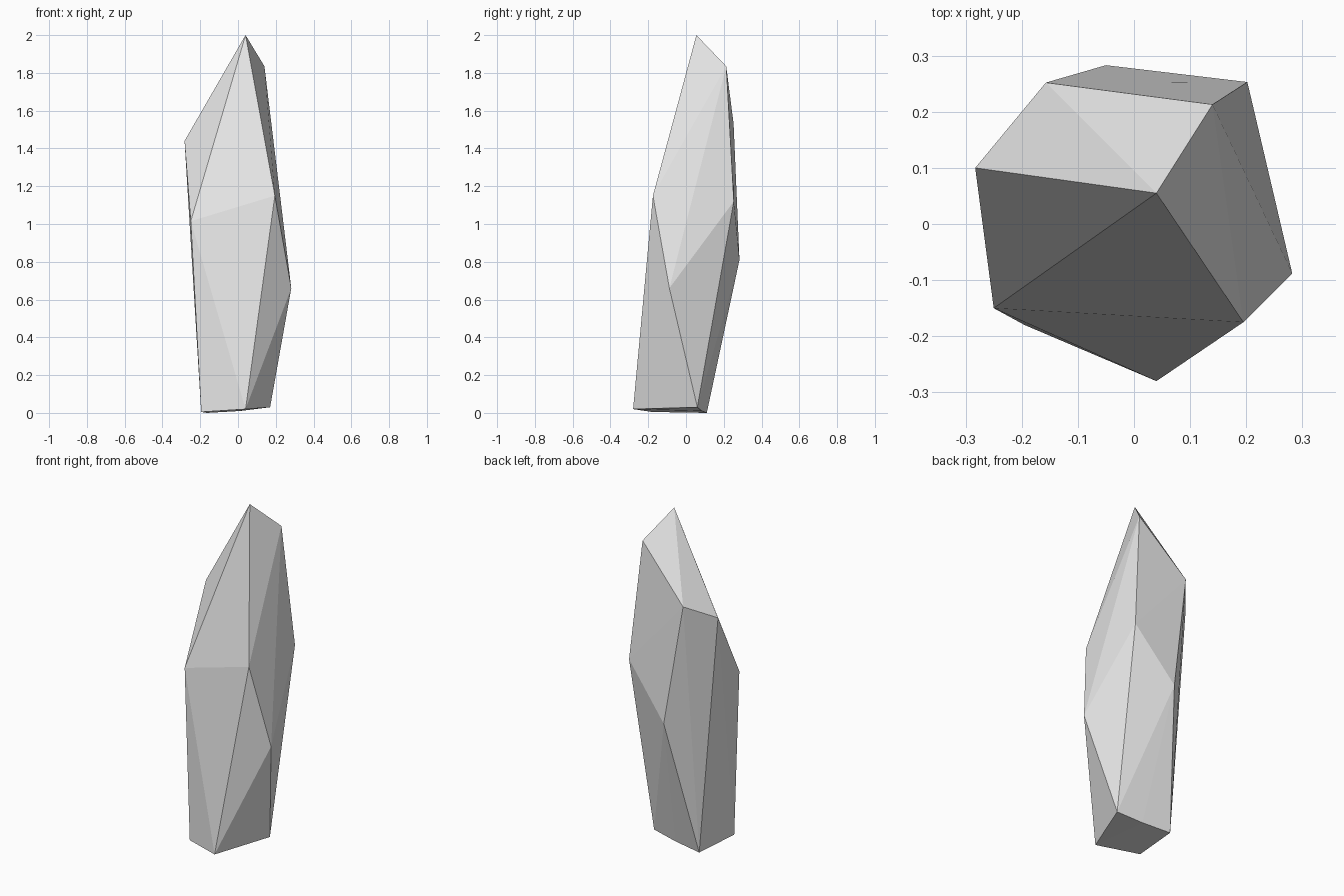
import bpy
import bmesh

cube = bpy.data.objects.get("Cube")
if cube:
    bpy.data.objects.remove(cube, do_unlink=True)

# Pale grey stone
stone = bpy.data.materials.new("pale_grey_stone")
stone.use_nodes = True
grey = (0.8, 0.8, 0.8, 1)
stone.diffuse_color = grey
stone.node_tree.nodes["Principled BSDF"].inputs["Base Color"].default_value = grey

# Crystal corners: slanted tip, upper shoulders, waist, narrow foot
tip = [(0.04, 0.055, 2.0), (0.14, 0.213, 1.835)]
shoulders = [(-0.157, 0.252, 1.53), (-0.283, 0.10, 1.44),
             (-0.25, -0.15, 1.015), (0.195, -0.175, 1.15), (0.202, 0.253, 1.12)]
waist = [(0.282, -0.088, 0.66), (-0.05, 0.283, 0.81)]
foot = [(0.04, -0.28, 0.02), (0.17, 0.06, 0.03), (0.01, 0.084, 0.01),
        (-0.165, 0.11, 0.0), (-0.195, -0.18, 0.005)]

# Wrap the corners in flat facets
bm = bmesh.new()
for corner in tip + shoulders + waist + foot:
    bm.verts.new(corner)
bmesh.ops.convex_hull(bm, input=bm.verts[:])
bmesh.ops.recalc_face_normals(bm, faces=bm.faces[:])

mesh = bpy.data.meshes.new("crystal_shard")
bm.to_mesh(mesh)
bm.free()
mesh.materials.append(stone)
shard = bpy.data.objects.new("crystal_shard", mesh)
bpy.context.collection.objects.link(shard)
